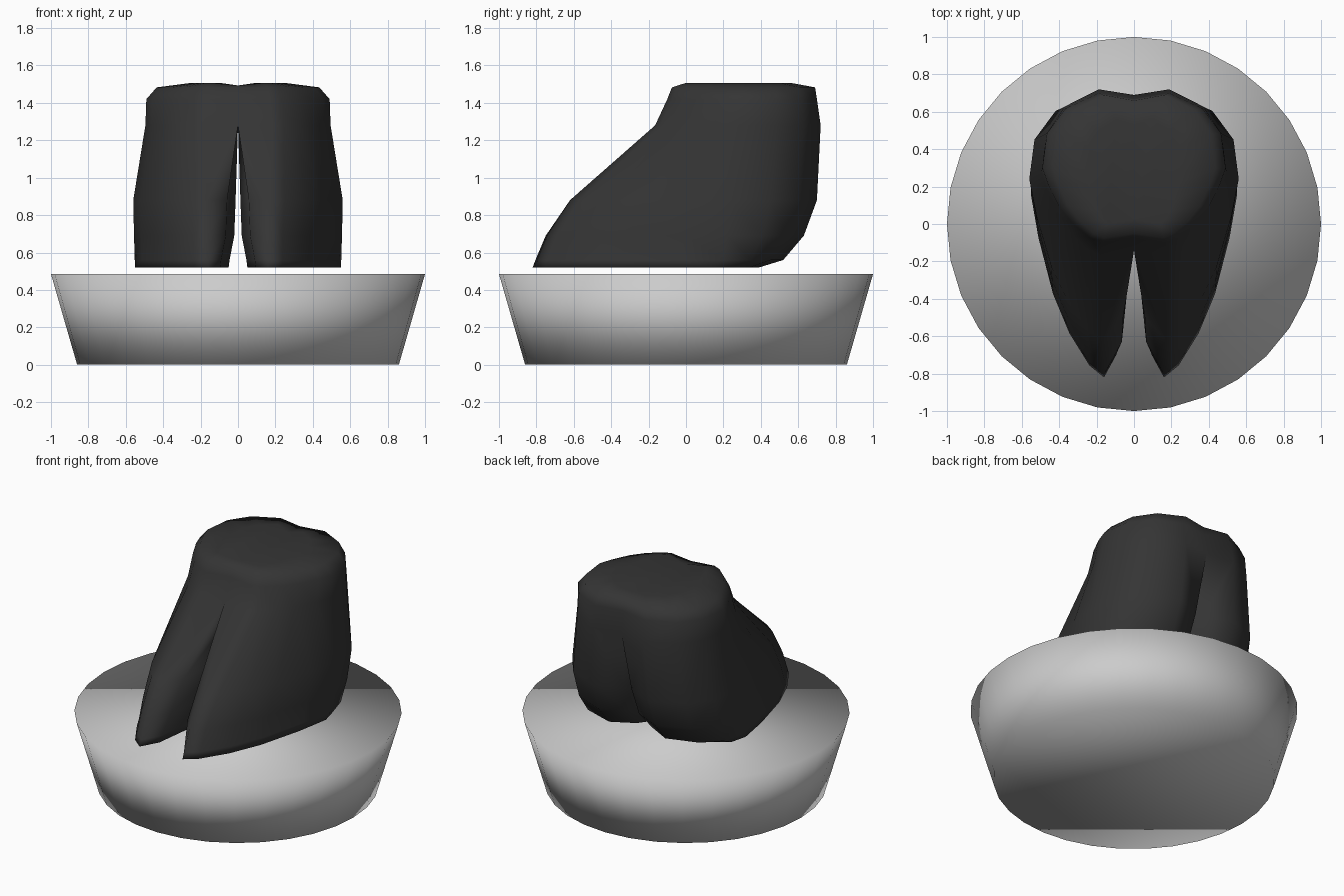
import bpy, bmesh

if "Cube" in bpy.data.objects:
    bpy.data.objects.remove(bpy.data.objects["Cube"])


def finish(name, bm):
    bmesh.ops.recalc_face_normals(bm, faces=bm.faces)
    for f in bm.faces:
        f.smooth = True
    mesh = bpy.data.meshes.new(name)
    bm.to_mesh(mesh)
    bm.free()
    ob = bpy.data.objects.new(name, mesh)
    bpy.context.collection.objects.link(ob)
    return ob


# Round base, flared towards the top
bm = bmesh.new()
bmesh.ops.create_cone(bm, cap_ends=True, segments=32, radius1=0.86, radius2=1.0, depth=0.485)
bmesh.ops.translate(bm, verts=bm.verts, vec=(0, 0, 0.2425))
finish("base", bm)

# Hoof levels: z, front y, back y, widest y, half width, tip x, gap half width
levels = [
    (0.52, -0.82, 0.39, 0.15, 0.55, 0.16, 0.05),
    (0.56, -0.805, 0.52, 0.20, 0.552, 0.16, 0.045),
    (0.69, -0.75, 0.63, 0.22, 0.556, 0.16, 0.02),
    (0.88, -0.62, 0.70, 0.24, 0.56, 0.17, 0.013),
    (1.28, -0.165, 0.72, 0.28, 0.495, 0.18, 0.0),
    (1.42, -0.10, 0.70, 0.30, 0.49, 0.17, 0.0),
    (1.483, -0.075, 0.69, 0.30, 0.435, 0.16, 0.0),
    (1.507, 0.0, 0.56, 0.28, 0.25, 0.14, 0.0),
]
# Outline fractions behind and in front of the widest point
back = [(0.38, 1.0), (0.75, 0.79), (0.95, 0.46), (1.0, 0.0)]
front = [(0.9, 0.23), (0.7, 0.54), (0.475, 0.757), (0.2, 0.935), (0.0, 1.0)]


def ring(z, yf, yb, yw, w, xt, gap):
    joined = gap == 0
    zc = z - 0.014 if z > 1.5 else z
    pts = [(0 if joined else gap + 0.015, yb - (0.03 if joined else 0.08), zc)]
    pts += [(w * a, yw + (yb - yw) * b, z) for a, b in back]
    pts += [(xt + (w - xt) * a, yw + (yf - yw) * b, z) for a, b in front]
    pts.append((0, yf + 0.025, zc) if joined else (gap + 0.045, yf + 0.12, z))
    if z < 1.3:
        pts += [(gap, yf + (yb - yf) * t, z) for t in (0.4, 0.75)]
    return pts


# Right half of the cloven hoof: lofted rings, open on the mid-plane above the cleft
bm = bmesh.new()
rings = [[bm.verts.new(p) for p in ring(*lv)] for lv in levels]
OUTER = 11
for a, b in zip(rings, rings[1:]):
    n = len(a)
    closed = len(b) > OUTER
    for i in range(n if closed else OUTER - 1):
        j = (i + 1) % n
        bm.faces.new((a[i], a[j], b[j], b[i]))
bm.faces.new(rings[0])
bm.faces.new(rings[-1])

# Mirror to the other toe and weld along the middle
geom = bmesh.ops.duplicate(bm, geom=bm.verts[:] + bm.edges[:] + bm.faces[:])["geom"]
for v in geom:
    if isinstance(v, bmesh.types.BMVert):
        v.co.x = -v.co.x
bmesh.ops.remove_doubles(bm, verts=bm.verts, dist=0.0005)
hoof = finish("cloven_hoof", bm)

mat = bpy.data.materials.new("dark_horn")
mat.diffuse_color = (0.035, 0.035, 0.035, 1)
mat.use_nodes = True
mat.node_tree.nodes["Principled BSDF"].inputs["Base Color"].default_value = mat.diffuse_color
hoof.data.materials.append(mat)
